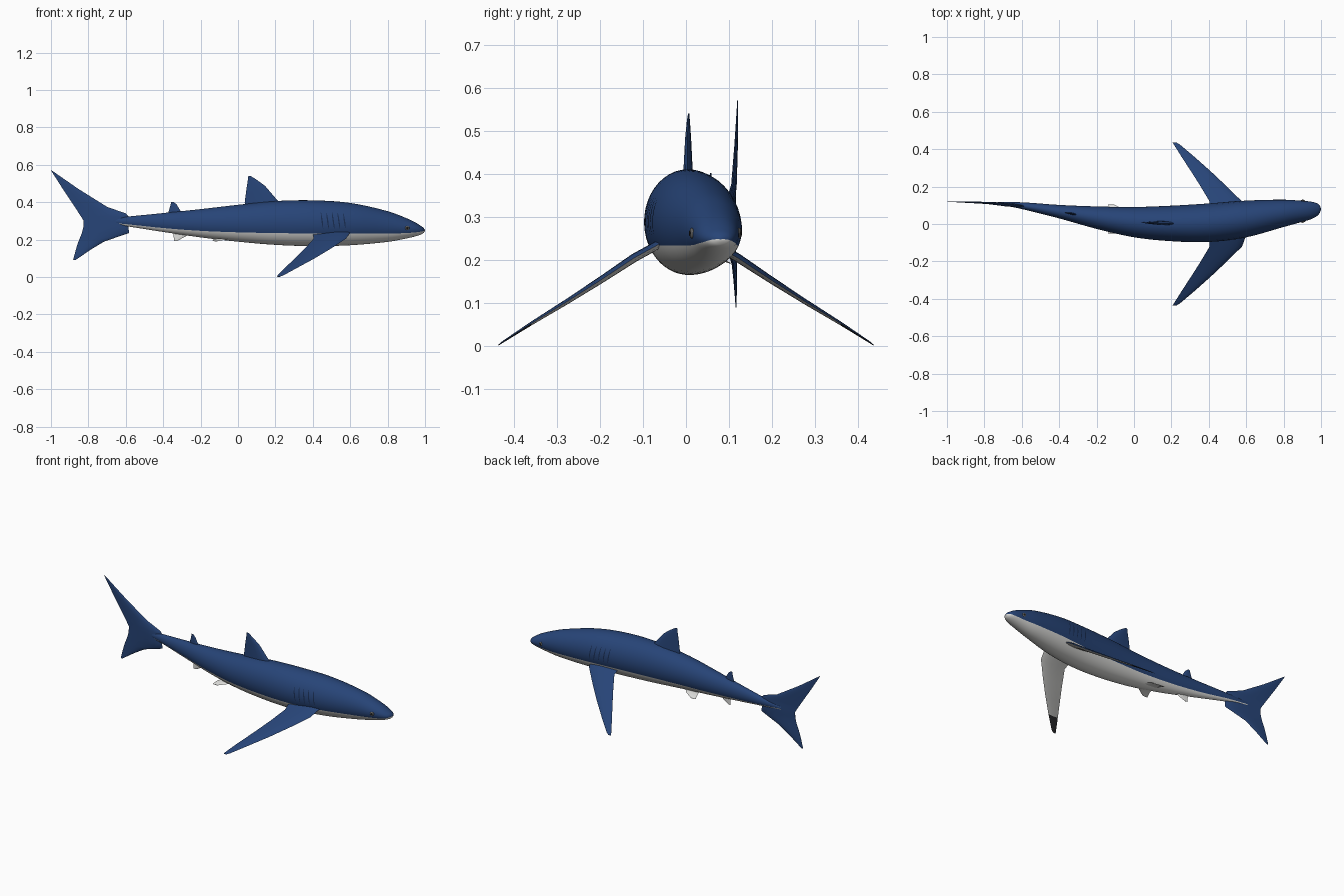
import bpy, bmesh, math
from mathutils import Vector

if "Cube" in bpy.data.objects:
    bpy.data.objects.remove(bpy.data.objects["Cube"])

def mat(name, c):
    m = bpy.data.materials.new(name)
    m.diffuse_color = (*c, 1)
    m.use_nodes = True
    m.node_tree.nodes["Principled BSDF"].inputs["Base Color"].default_value = m.diffuse_color
    return m

BLUE = mat("ocean_blue", (0.020, 0.058, 0.185))
WHITE = mat("belly_white", (0.74, 0.74, 0.72))
BLACK = mat("fin_tip_dark", (0.035, 0.035, 0.038))
GILL = mat("gill_dark_blue", (0.009, 0.025, 0.08))
GREY = mat("eye_grey", (0.12, 0.12, 0.12))
PUPIL = mat("pupil_black", (0.008, 0.008, 0.008))

# Body stations: x, top z, bottom z, centre y, half width, colour boundary z
ST = [(-.73, .308, .288, .112, .005, .295), (-.6, .322, .272, .098, .018, .283),
      (-.4, .342, .241, .066, .036, .262), (-.2, .363, .212, .034, .060, .247),
      (0, .386, .189, .010, .081, .239), (.2, .406, .172, .003, .095, .235),
      (.4, .410, .165, .007, .103, .233), (.6, .396, .170, .027, .098, .234),
      (.8, .352, .188, .057, .073, .233), (.9, .315, .206, .068, .056, .235),
      (.95, .291, .218, .073, .046, .239), (.98, .272, .228, .077, .033, .243),
      (.993, .262, .236, .079, .020, .247), (1.0, .251, .247, .080, .003, .249)]

def station(x):
    """Smoothly interpolated body values at x."""
    n = len(ST)
    i = max(0, min(n - 2, sum(s[0] <= x for s in ST) - 1))
    def slope(k, c):
        a, b = ST[max(k - 1, 0)], ST[min(k + 1, n - 1)]
        return (b[c] - a[c]) / (b[0] - a[0])
    h = ST[i + 1][0] - ST[i][0]
    u = (x - ST[i][0]) / h
    return [(2*u**3 - 3*u*u + 1) * ST[i][c] + (u**3 - 2*u*u + u) * h * slope(i, c)
            + (3*u*u - 2*u**3) * ST[i + 1][c] + (u**3 - u*u) * h * slope(i + 1, c)
            for c in range(1, 6)]

def surf(x, t, off=0):
    """Point on the body at angle t (0 = +y side, pi/2 = top)."""
    top, bot, cy, hw, _ = station(x)
    return Vector((x, cy + (hw + off) * math.cos(t),
                   (top + bot) / 2 + ((top - bot) / 2 + off) * math.sin(t)))

def spine_y(x):
    return station(x)[2] if x > -.73 else .112 + (-.73 - x) * .03

def finish(bm, name, mats, angle=40):
    bmesh.ops.recalc_face_normals(bm, faces=bm.faces)
    me = bpy.data.meshes.new(name)
    bm.to_mesh(me)
    bm.free()
    ob = bpy.data.objects.new(name, me)
    bpy.context.collection.objects.link(ob)
    for m in mats:
        me.materials.append(m)
    bpy.ops.object.select_all(action='DESELECT')
    ob.select_set(True)
    bpy.context.view_layer.objects.active = ob
    bpy.ops.object.shade_smooth_by_angle(angle=math.radians(angle))
    return ob

def loft(bm, rings, index=lambda j: 0):
    vs = [[bm.verts.new(p) for p in r] for r in rings]
    n = len(vs[0])
    for a, b in zip(vs, vs[1:]):
        for j in range(n):
            f = bm.faces.new((a[j], a[(j+1) % n], b[(j+1) % n], b[j]))
            f.material_index = index(j)
    bm.faces.new(vs[0])
    bm.faces.new(vs[-1])

# Body: one edge loop follows the blue / white boundary
UP, LOW = 28, 20
xs = [-.73 + 1.66 * i / 64 for i in range(65)] + [.945, .96, .97, .98, .987, .993, .997, 1.0]
rings = []
for x in xs:
    top, bot, cy, hw, zb = station(x)
    tb = math.asin(max(-.9, min(.9, (zb - (top + bot) / 2) / ((top - bot) / 2))))
    ang = [tb + (math.pi - 2 * tb) * k / UP for k in range(UP)]
    ang += [math.pi - tb + (math.pi + 2 * tb) * k / LOW for k in range(LOW)]
    rings.append([surf(x, t) for t in ang])
bm = bmesh.new()
loft(bm, rings, lambda j: 0 if j < UP else 1)
finish(bm, "body", [BLUE, WHITE], 60)

def fin(name, sections, axis, mats, rule=None):
    """Lens-section fin; each section is (lead point, trail point, half thickness)."""
    lens = [(0, 0), (.06, .5), (.2, .9), (.4, 1), (.7, .6), (1, .04)]
    axis = Vector(axis).normalized()
    rings = []
    for a, b, th in sections:
        a, b = Vector(a), Vector(b)
        up = [a.lerp(b, u) + axis * th * h for u, h in lens]
        dn = [a.lerp(b, u) - axis * th * h for u, h in lens[1:]]
        rings.append(up + dn[::-1])
    bm = bmesh.new()
    loft(bm, rings)
    bmesh.ops.recalc_face_normals(bm, faces=bm.faces)
    if rule:
        for f in bm.faces:
            f.material_index = rule(f)
    return finish(bm, name, mats)

def upright(name, rows, m):
    """Vertical fin from rows of lead x, lead z, trail x, trail z, half thickness."""
    fin(name, [((lx, spine_y(lx), lz), (tx, spine_y(tx), tz), th)
               for lx, lz, tx, tz, th in rows], (0, 1, 0), [m])

upright("dorsal_fin", [(.24, .37, .04, .37, .013), (.215, .405, .036, .40, .011),
                       (.145, .487, .045, .47, .007), (.10, .52, .052, .515, .004),
                       (.068, .54, .055, .54, .0015)], BLUE)
upright("second_dorsal_fin", [(-.30, .335, -.372, .33, .006), (-.31, .358, -.372, .347, .005),
                              (-.328, .388, -.362, .38, .003), (-.345, .402, -.357, .402, .001)], BLUE)
upright("anal_fin", [(-.26, .24, -.345, .25, .005), (-.275, .22, -.345, .23, .004),
                     (-.325, .193, -.342, .193, .001)], WHITE)
upright("tail_fin", [(lx, z, tx, z, th) for z, lx, tx, th in
                     [(.09, -.87, -.882, .001), (.15, -.782, -.866, .004), (.19, -.715, -.853, .006),
                      (.235, -.583, -.835, .008), (.265, -.585, -.827, .010), (.30, -.585, -.825, .010),
                      (.325, -.585, -.840, .009), (.34, -.60, -.850, .008), (.375, -.70, -.873, .006),
                      (.47, -.852, -.936, .004), (.57, -.996, -1.0, .001)]], BLUE)

# Paired fins: blue above, white below, dark tip on the underside
def pectoral_rule(f):
    if f.normal.z > 0:
        return 0
    return 2 if abs(f.calc_center_median().y) > .358 else 1

PEC = [(.06, .238, .60, .40, .010), (.12, .205, .578, .405, .010), (.20, .152, .497, .357, .008),
       (.28, .101, .412, .306, .006), (.36, .052, .322, .254, .004),
       (.425, .010, .245, .213, .002), (.436, .002, .226, .206, .001)]
PELV = [(.02, .205, -.03, -.12, .004), (.05, .203, -.055, -.13, .003), (.077, .192, -.105, -.138, .001)]
for s, side in ((1, "left"), (-1, "right")):
    fin("pectoral_fin_" + side, [((lx, s*y, z), (tx, s*y, z), th) for y, z, lx, tx, th in PEC],
        (0, s * .54, .84), [BLUE, WHITE, BLACK], pectoral_rule)
    fin("pelvic_fin_" + side, [((lx, .027 + s*y, z), (tx, .027 + s*y, z), th)
                               for y, z, lx, tx, th in PELV], (0, s * .2, 1), [WHITE])

    # Gill slits: thin strips lying on the body
    bm = bmesh.new()
    for g in range(5):
        x = .455 + .03 * g
        rows = []
        for k in range(9):
            t = -.22 + .72 * k / 8
            w = .0035 * math.sin(math.pi * (.08 + .84 * k / 8))
            a = t if s > 0 else math.pi - t
            rows.append([bm.verts.new(surf(x + d - .012 * k / 8, a, .0012)) for d in (-w, w)])
        for p, q in zip(rows, rows[1:]):
            bm.faces.new((p[0], p[1], q[1], q[0]) if s < 0 else (p[1], p[0], q[0], q[1]))
    finish(bm, "gill_slits_" + side, [GILL])

    # Eyes
    t = .04 if s > 0 else math.pi - .04
    for name, r, out, m in (("eye_", .012, 0, GREY), ("pupil_", .007, .0035, PUPIL)):
        bpy.ops.mesh.primitive_uv_sphere_add(segments=20, ring_count=12, radius=r,
                                             location=surf(.905, t, out))
        ob = bpy.context.object
        ob.name = name + side
        ob.scale = (1, .4, 1)
        ob.rotation_euler.z = -s * .3
        ob.data.materials.append(m)
        bpy.ops.object.shade_smooth()
